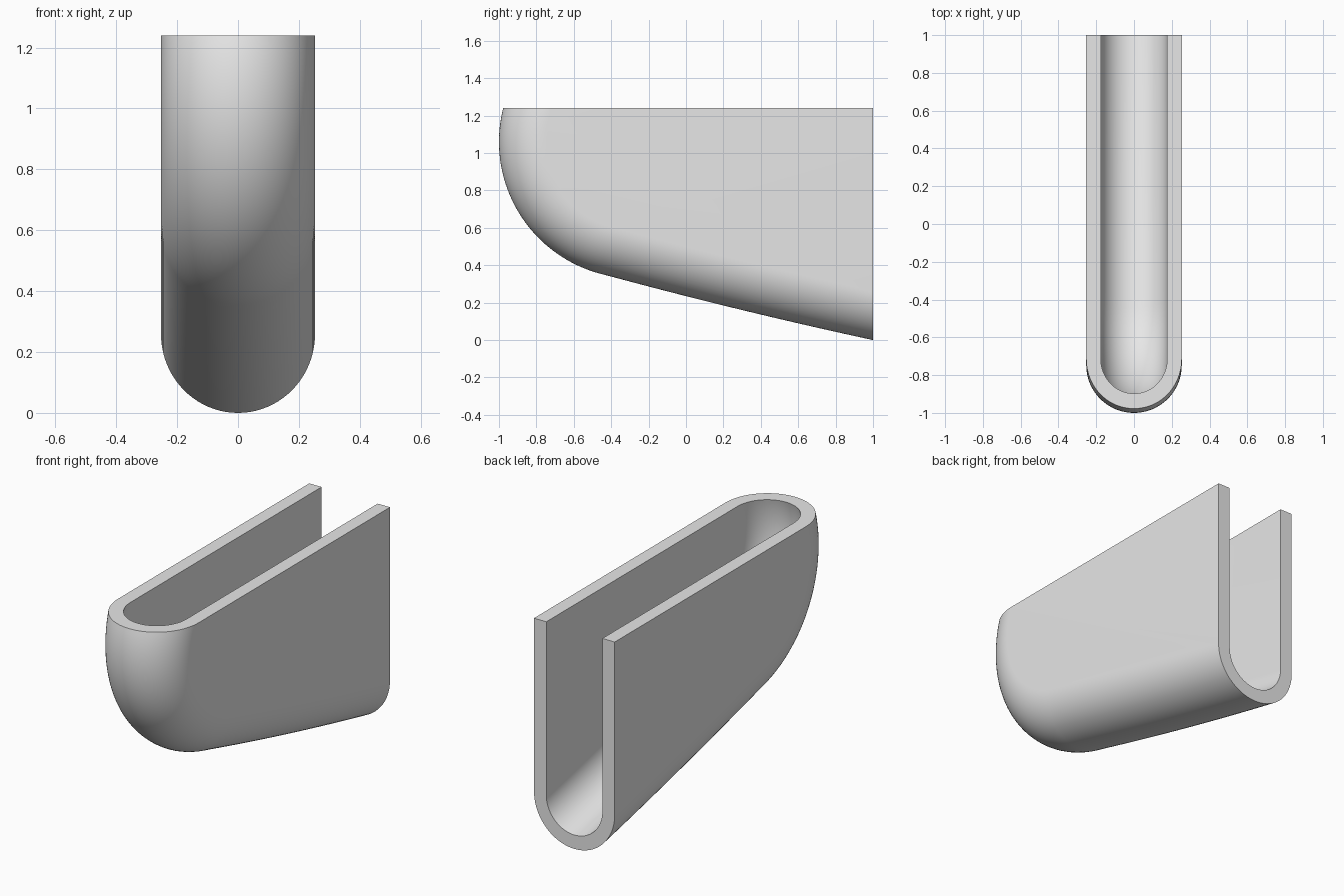
import bpy, bmesh, math
from mathutils import Vector

if "Cube" in bpy.data.objects:
    bpy.data.objects.remove(bpy.data.objects["Cube"], do_unlink=True)

HALF_WIDTH, WALL, TOP = 0.253, 0.077, 1.24
NOSE_Y, NOSE_Z, NOSE_R = -0.27, 1.06, 0.73
JOIN_Y = -0.46
ARC_STEPS, KEEL_STEPS, ROUND_STEPS = 48, 24, 40


def keel_path():
    """Points (y, z) of the lower edge with their inward normals, back to nose."""
    path = []
    for i in range(KEEL_STEPS):
        y = 1.2 + (JOIN_Y - 1.2) * i / KEEL_STEPS
        slope = -0.254 + 0.038 * y
        path.append((Vector((0, y, 0.235 - 0.254 * y + 0.019 * y * y)),
                     Vector((0, -slope, 1)).normalized()))
    start, end = math.radians(15.2), math.radians(120)
    for i in range(ARC_STEPS + 1):
        a = start + (end - start) * i / ARC_STEPS
        n = Vector((0, math.sin(a), math.cos(a)))
        path.append((Vector((0, NOSE_Y, NOSE_Z)) - NOSE_R * n, n))
    return path


def round_solid(name, radius):
    """Closed flat-sided body whose lower and front edge is a half round."""
    bm = bmesh.new()
    rings = []
    for point, normal in keel_path():
        spine = point + HALF_WIDTH * normal
        ring = []
        for k in range(ROUND_STEPS + 1):
            t = math.pi * k / ROUND_STEPS
            ring.append(bm.verts.new(spine - radius * math.sin(t) * normal
                                     + Vector((radius * math.cos(t), 0, 0))))
        rings.append(ring)
    for a, b in zip(rings, rings[1:]):
        for k in range(ROUND_STEPS):
            bm.faces.new((a[k], a[k + 1], b[k + 1], b[k]))
    first, last = rings[0], rings[-1]
    back_y, top_z = first[0].co.y, last[0].co.z
    left = bm.verts.new((radius, back_y, top_z))
    right = bm.verts.new((-radius, back_y, top_z))
    bm.faces.new([r[0] for r in rings] + [left])
    bm.faces.new([r[-1] for r in rings] + [right])
    bm.faces.new(first)
    bm.faces.new(last)
    bm.faces.new((last[0], last[-1], right, left))
    bm.faces.new((first[0], left, right, first[-1]))
    bmesh.ops.recalc_face_normals(bm, faces=bm.faces)
    mesh = bpy.data.meshes.new(name)
    obj = bpy.data.objects.new(name, mesh)
    bpy.context.collection.objects.link(obj)
    bm.to_mesh(mesh)
    bm.free()
    return obj


def trim(obj, co, no):
    """Cut the body flat at a plane and close the cut."""
    bm = bmesh.new()
    bm.from_mesh(obj.data)
    bmesh.ops.bisect_plane(bm, geom=bm.verts[:] + bm.edges[:] + bm.faces[:],
                           plane_co=co, plane_no=no, clear_outer=True)
    bmesh.ops.holes_fill(bm, edges=[e for e in bm.edges if e.is_boundary], sides=0)
    bmesh.ops.recalc_face_normals(bm, faces=bm.faces)
    bm.to_mesh(obj.data)
    bm.free()


# Outer body, cut flat at the top and the back
shell = round_solid("rounded_trough_shell", HALF_WIDTH)
trim(shell, (0, 0, TOP), (0, 0, 1))
trim(shell, (0, 1, 0), (0, 1, 0))

# Hollow inside, open at the top and the back
cavity = round_solid("cavity_cutter", HALF_WIDTH - WALL)
cavity.hide_render = True
cut = shell.modifiers.new("hollow", 'BOOLEAN')
cut.operation = 'DIFFERENCE'
cut.solver = 'EXACT'
cut.object = cavity
bpy.ops.object.select_all(action='DESELECT')
shell.select_set(True)
bpy.context.view_layer.objects.active = shell
bpy.ops.object.modifier_apply(modifier=cut.name)
bpy.data.objects.remove(cavity, do_unlink=True)

# Plain grey
grey = bpy.data.materials.new("plain_grey")
grey.use_nodes = True
colour = (0.8, 0.8, 0.8, 1)
grey.diffuse_color = colour
grey.node_tree.nodes["Principled BSDF"].inputs["Base Color"].default_value = colour
shell.data.materials.clear()
shell.data.materials.append(grey)
bpy.ops.object.shade_smooth_by_angle(angle=math.radians(30))
